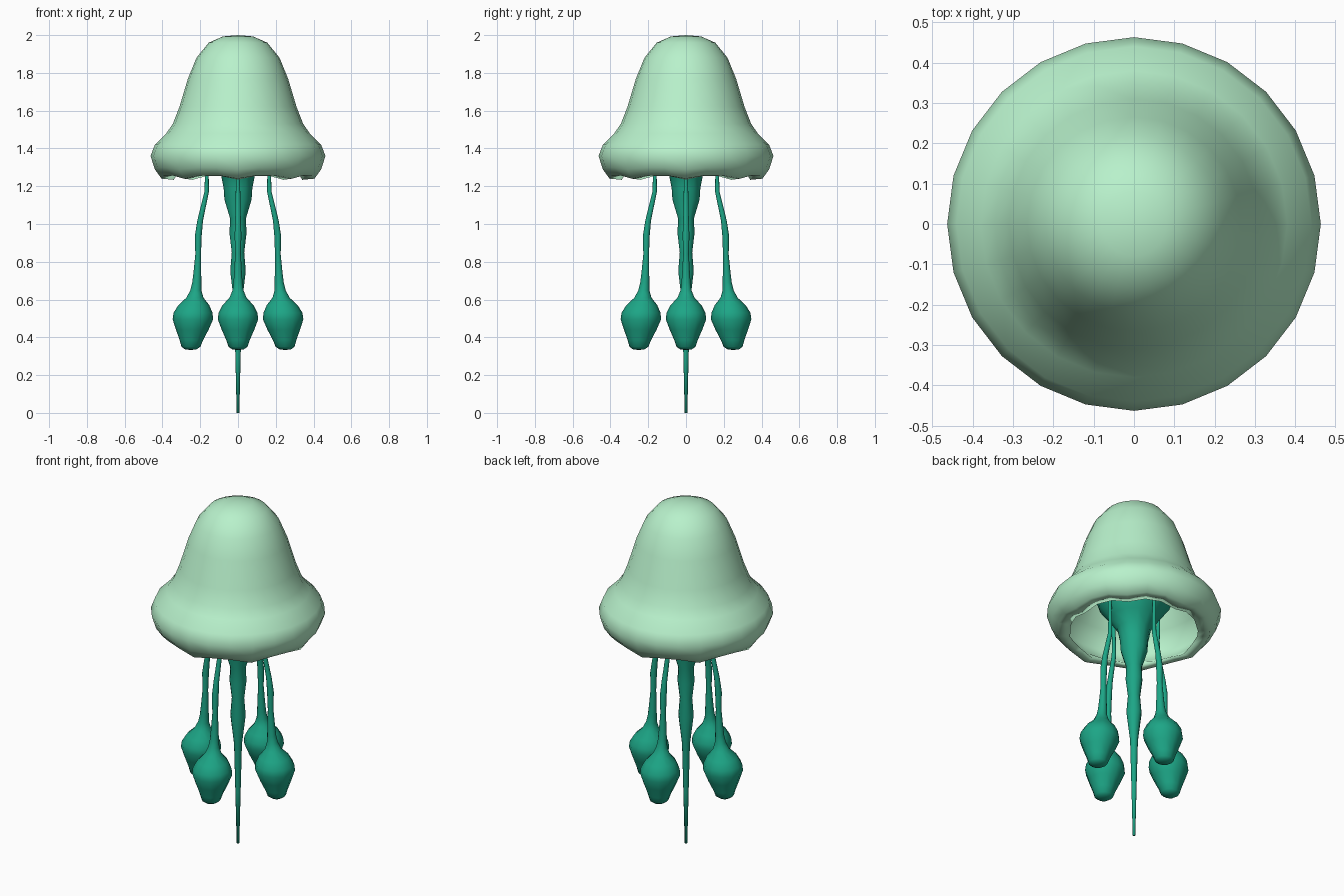
import bpy, bmesh, math
from mathutils import Vector

if "Cube" in bpy.data.objects:
    bpy.data.objects.remove(bpy.data.objects["Cube"])


def material(name, color):
    m = bpy.data.materials.new(name)
    m.diffuse_color = color
    m.use_nodes = True
    m.node_tree.nodes["Principled BSDF"].inputs["Base Color"].default_value = m.diffuse_color
    return m


def loft(name, rings, sides, mat, warp=None, rot=0.0):
    """Join horizontal rings (centre x, z, radius); radius 0 makes a point."""
    bm = bmesh.new()
    loops = []
    for i, (cx, z, r) in enumerate(rings):
        if r == 0:
            loops.append([bm.verts.new((cx, 0, z))])
            continue
        loop = []
        for s in range(sides):
            a = math.tau * s / sides
            dz = warp(i, a) if warp else 0
            loop.append(bm.verts.new((cx + r * math.cos(a), r * math.sin(a), z + dz)))
        loops.append(loop)
    for a, b in zip(loops, loops[1:]):
        for s in range(sides):
            t = (s + 1) % sides
            quad = [a[s % len(a)], a[t % len(a)], b[t % len(b)], b[s % len(b)]]
            bm.faces.new(list(dict.fromkeys(quad)))
    bmesh.ops.recalc_face_normals(bm, faces=bm.faces)
    mesh = bpy.data.meshes.new(name)
    bm.to_mesh(mesh)
    bm.free()
    mesh.materials.append(mat)
    for p in mesh.polygons:
        p.use_smooth = True
    obj = bpy.data.objects.new(name, mesh)
    obj.rotation_euler.z = rot
    bpy.context.collection.objects.link(obj)
    return obj


pale = material("pale_green", (0.48, 0.88, 0.60, 1))
teal = material("teal", (0.012, 0.38, 0.24, 1))

# Bell: outer dome, curled rim with eight lobes, thin inner wall
outer = [(0, 2.0), (0.08, 1.993), (0.155, 1.96), (0.22, 1.88), (0.265, 1.77),
         (0.31, 1.62), (0.345, 1.53), (0.38, 1.48), (0.44, 1.42), (0.463, 1.36),
         (0.44, 1.295), (0.405, 1.252), (0.34, 1.247)]
inner = [(0.385, 1.285), (0.425, 1.36), (0.37, 1.45), (0.32, 1.54), (0.285, 1.63),
         (0.24, 1.77), (0.20, 1.86), (0.14, 1.935), (0, 1.975)]
lobe_depth = {10: 0.006, 11: 0.012, 12: 0.013}
loft("bell", [(0, z, r) for r, z in outer + inner], 24, pale,
     lambda i, a: -lobe_depth.get(i, 0) * math.cos(8 * a))

# Central stalk flaring up into the bell
stalk = [(0.26, 1.66), (0.23, 1.52), (0.19, 1.40), (0.13, 1.32), (0.09, 1.26),
         (0.076, 1.19), (0.072, 1.13), (0.042, 1.03), (0.045, 0.95), (0.033, 0.85),
         (0.041, 0.75), (0.021, 0.58), (0.014, 0.30), (0.007, 0.0), (0, 0.0)]
loft("central_stalk", [(0, z, r) for r, z in stalk], 12, teal)

# Four tentacles ending in bulbs
tentacle = [(0.17, 1.50, 0.010), (0.165, 1.25, 0.010), (0.166, 1.17, 0.012),
            (0.20, 1.02, 0.015), (0.21, 0.94, 0.018), (0.211, 0.84, 0.015),
            (0.215, 0.75, 0.020), (0.218, 0.69, 0.024), (0.223, 0.65, 0.029),
            (0.228, 0.61, 0.045), (0.234, 0.57, 0.082), (0.238, 0.53, 0.103),
            (0.239, 0.495, 0.107), (0.242, 0.44, 0.086), (0.247, 0.385, 0.062),
            (0.249, 0.35, 0.050), (0.25, 0.336, 0.030), (0.25, 0.333, 0)]
for k, side in enumerate(("right", "back", "left", "front")):
    loft(side + "_tentacle", tentacle, 12, teal, rot=k * math.pi / 2)
